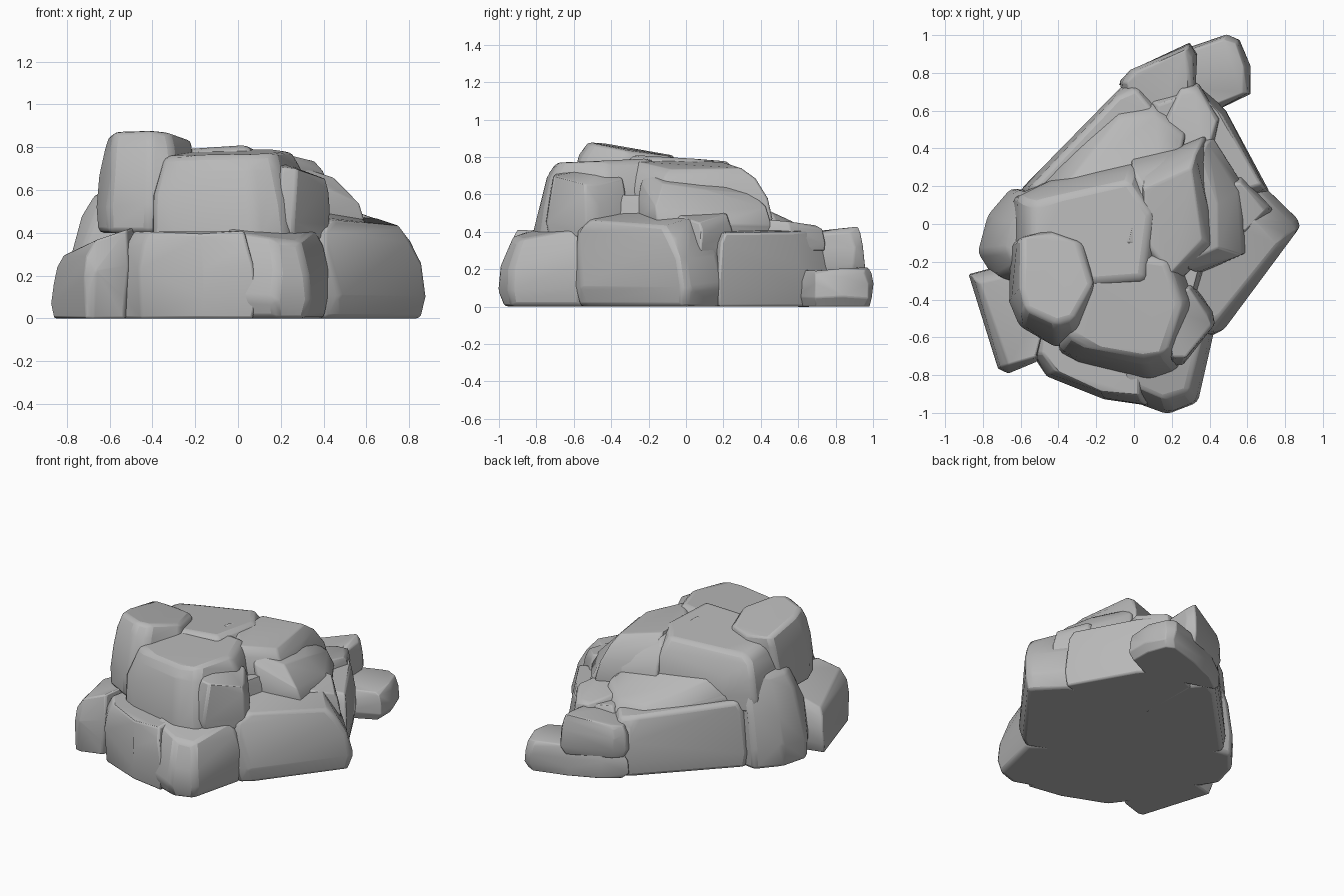
import bpy
import bmesh
import random
from math import radians
from mathutils import Vector

cube = bpy.data.objects.get("Cube")
if cube:
    bpy.data.objects.remove(cube, do_unlink=True)
random.seed(4)

# One stone colour for the whole pile
stone = bpy.data.materials.new("grey_stone")
stone.use_nodes = True
stone.diffuse_color = (.48, .48, .48, 1)
shader = stone.node_tree.nodes["Principled BSDF"]
shader.inputs["Base Color"].default_value = stone.diffuse_color
shader.inputs["Roughness"].default_value = .9


def rock(name, plan, low, high, taper=.2, slope=(0, 0), lean=(0, 0), foot=.96, round_edge=.025):
    """Chiselled boulder: a plan outline raised through rings to a sloping top."""
    points = [Vector(p) for p in plan]
    centre = sum(points, Vector((0, 0))) / len(points)
    rings = ((0, foot), (.25, 1), (.6, 1 - taper * .15), (.85, 1 - taper * .5), (1, 1 - taper))
    bm = bmesh.new()
    for t, scale in rings:
        for p in points:
            offset = (p - centre) * scale
            top = high + offset.dot(Vector(slope))
            spot = centre + offset + Vector(lean) * t * t
            chip = [random.uniform(-.01, .01) if t else 0 for axis in range(3)]
            bm.verts.new(Vector((spot.x, spot.y, low + (top - low) * t)) + Vector(chip))
    hull = bmesh.ops.convex_hull(bm, input=bm.verts)
    spare = {v for v in hull["geom_interior"] + hull["geom_unused"]
             if isinstance(v, bmesh.types.BMVert)}
    bmesh.ops.delete(bm, geom=list(spare), context='VERTS')
    bmesh.ops.dissolve_limit(bm, angle_limit=radians(6), verts=bm.verts, edges=bm.edges)
    bmesh.ops.recalc_face_normals(bm, faces=bm.faces)
    mesh = bpy.data.meshes.new(name)
    bm.to_mesh(mesh)
    bm.free()
    mesh.materials.append(stone)
    obj = bpy.data.objects.new(name, mesh)
    bpy.context.collection.objects.link(obj)
    bevel = obj.modifiers.new("worn_edges", 'BEVEL')
    bevel.width = round_edge
    bevel.segments = 2
    bevel.limit_method = 'ANGLE'
    bevel.angle_limit = radians(25)
    bpy.ops.object.select_all(action='DESELECT')
    obj.select_set(True)
    bpy.context.view_layer.objects.active = obj
    bpy.ops.object.shade_smooth_by_angle(angle=radians(35))


# Base stones along the front
rock("front_left_base_rock",
     [(-.1, -.9), (.18, -1), (.33, -.95), (.37, -.8), (.43, -.55), (.1, -.3), (-.15, -.5)],
     0, .41, taper=.27, slope=(-.15, .2), foot=.91)
rock("front_middle_base_rock",
     [(-.55, -.68), (-.46, -.8), (-.16, -.92), (.08, -.96), (.1, -.4), (-.5, -.4)],
     0, .4, taper=.18)
rock("front_right_base_rock",
     [(-.88, -.27), (-.72, -.78), (-.68, -.79), (-.52, -.74), (-.42, -.3), (-.65, -.21)],
     0, .37, taper=.16, slope=(.36, 0), lean=(.02, 0), foot=.92)

# Large base stones on the left side
rock("left_corner_base_rock",
     [(.4, -.6), (.47, -.55), (.88, -.01), (.86, .03), (.7, .2), (.3, .3), (.15, -.5)],
     0, .47, taper=.3, slope=(-.2, .07), lean=(-.03, -.06), foot=.92)
rock("left_rear_base_rock",
     [(.72, .17), (.48, .6), (.32, .77), (.08, .68), (.1, .1), (.5, .1)],
     0, .41, taper=.15, slope=(-.08, -.03))

# Low slabs at the back tip
rock("rear_tip_slab",
     [(-.08, .74), (.05, .84), (.26, .93), (.5, 1), (.56, .97), (.61, .83), (.61, .68), (.4, .58)],
     0, .2, taper=.14, foot=.9, round_edge=.02)
rock("rear_upper_slab",
     [(-.08, .76), (-.02, .82), (.3, .96), (.34, .9), (.33, .7), (.15, .5), (-.05, .6)],
     .15, .39, taper=.22, slope=(.16, .08), foot=.85)

# Long wall and corner on the right side
rock("rear_right_wall_rock",
     [(-.6, .17), (-.5, .23), (-.07, .72), (.04, .78), (.2, .6), (.1, 0), (-.5, 0)],
     0, .43, taper=.16, slope=(-.04, -.06))
rock("right_corner_rock",
     [(-.83, -.15), (-.78, .04), (-.65, .19), (-.4, .15), (-.4, -.4), (-.75, -.28)],
     0, .62, taper=.28, slope=(.3, 0), lean=(.1, 0))
rock("inner_core_rock",
     [(-.55, -.5), (.3, -.55), (.45, 0), (.2, .3), (-.5, .1)],
     0, .6, taper=.1)

# Middle layer sloping down to the back
rock("rear_slope_rock",
     [(-.5, .2), (-.1, .63), (.1, .64), (.28, .5), (.2, .1), (-.4, .1)],
     .33, .55, taper=.24, slope=(.05, -.4), lean=(.03, -.04))
rock("rear_ledge_rock",
     [(.12, .5), (.24, .73), (.34, .75), (.47, .55), (.4, .3), (.2, .3)],
     .3, .45, taper=.25, slope=(0, -.1))
rock("left_shoulder_rock",
     [(.6, -.15), (.59, .2), (.42, .47), (.0, .36), (-.1, -.1), (.35, -.25)],
     .38, .7, taper=.34, slope=(-.35, -.12), lean=(-.06, -.06))
rock("left_ledge_rock",
     [(.42, -.1), (.6, -.08), (.74, .08), (.57, .26), (.42, .25)],
     .28, .49, taper=.3, slope=(-.3, 0))

# Upper blocks
rock("front_upper_block",
     [(-.41, -.68), (-.3, -.74), (.08, -.82), (.23, -.78), (.35, -.47), (.25, -.18), (-.25, -.1)],
     .28, .77, taper=.2, slope=(.02, .06), lean=(-.02, .06), round_edge=.05)
rock("front_left_upper_block",
     [(.2, -.74), (.26, -.74), (.43, -.53), (.41, -.46), (.3, -.3), (.1, -.4)],
     .37, .69, taper=.2, slope=(-.35, 0))
rock("rear_upper_block",
     [(-.64, .16), (-.45, .23), (.02, .34), (.2, .1), (.12, -.35), (-.55, -.4), (-.65, -.2)],
     .38, .775, taper=.26, slope=(.05, -.06), lean=(.02, -.02))
rock("top_ridge_block",
     [(.02, .32), (.37, .47), (.42, .25), (.46, -.1), (.2, -.35), (.0, -.1)],
     .38, .755, taper=.32, slope=(-.14, -.04), lean=(-.03, -.05))
rock("right_peak_block",
     [(-.66, -.42), (-.61, -.55), (-.42, -.65), (-.3, -.62), (-.18, -.4), (-.25, -.12),
      (-.45, -.05), (-.65, -.1)],
     .4, .84, taper=.2, slope=(-.04, -.18), lean=(.01, .07))
